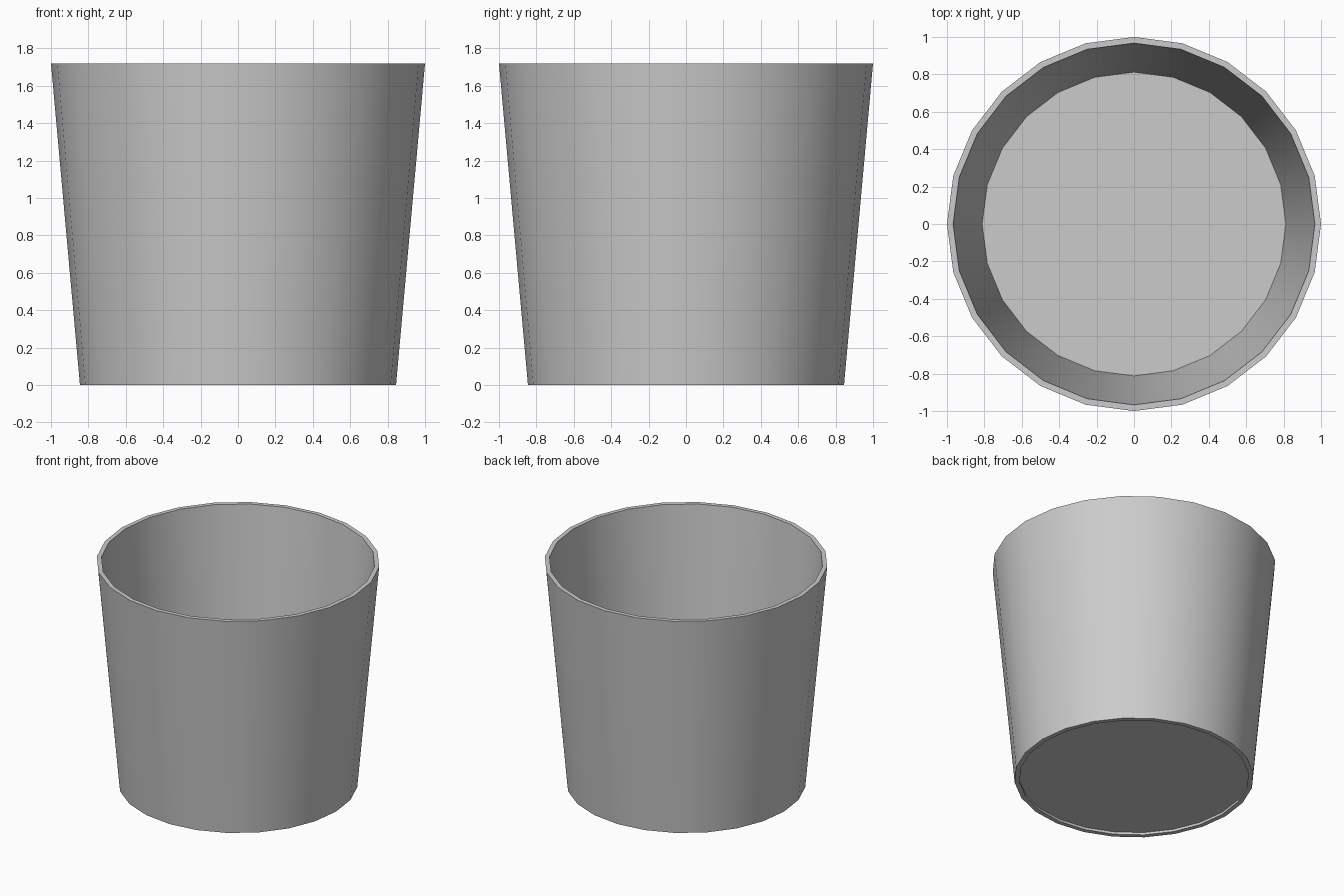
import bpy, bmesh
from math import cos, sin, pi, radians

if "Cube" in bpy.data.objects:
    bpy.data.objects.remove(bpy.data.objects["Cube"])

SIDES = 24
HEIGHT = 1.72
FLOOR_Z = 0.02


def add_ring(bm, radius, z):
    return [bm.verts.new((radius * cos(2 * pi * i / SIDES),
                          radius * sin(2 * pi * i / SIDES), z))
            for i in range(SIDES)]


def bridge(bm, a, b):
    for i in range(SIDES):
        j = (i + 1) % SIDES
        bm.faces.new((a[i], a[j], b[j], b[i]))


bm = bmesh.new()

# Tapered wall: outer bottom, outer top, inner top, inner at floor, inner bottom
profile = [(0.845, 0), (1.0, HEIGHT), (0.967, HEIGHT),
           (0.812, FLOOR_Z), (0.81, 0)]
rings = [add_ring(bm, r, z) for r, z in profile]
for k in range(len(rings)):
    bridge(bm, rings[k], rings[(k + 1) % len(rings)])

# Thin floor set just above the bottom rim
bm.faces.new(rings[3])

mesh = bpy.data.meshes.new("cup")
bm.to_mesh(mesh)
bm.free()
cup = bpy.data.objects.new("cup", mesh)
bpy.context.collection.objects.link(cup)

# Smooth walls with crisp rims
bpy.context.view_layer.objects.active = cup
cup.select_set(True)
bpy.ops.object.shade_smooth_by_angle(angle=radians(30))
